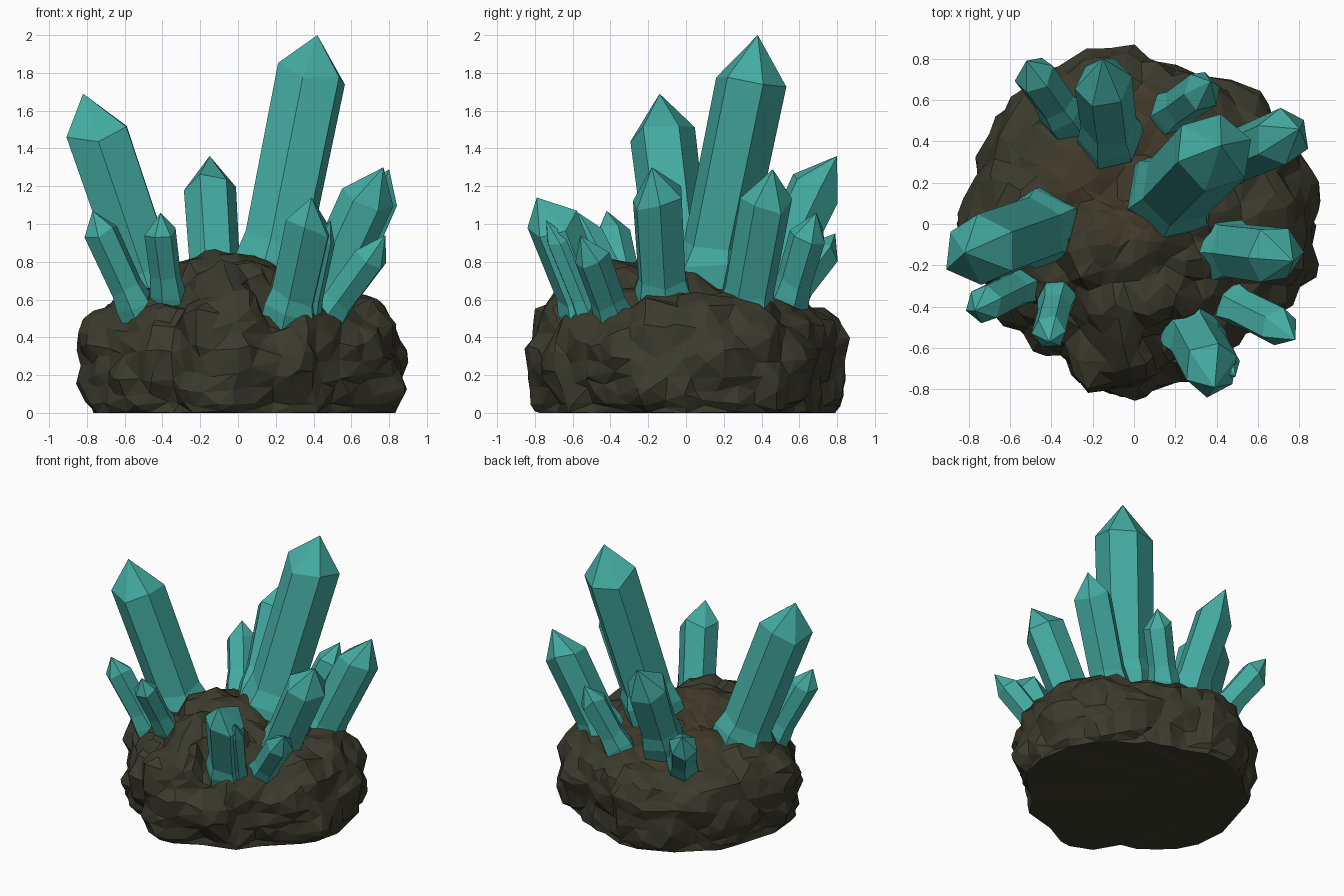
import bpy, bmesh, math, random
from mathutils import Vector, noise

random.seed(4)
cube = bpy.data.objects.get("Cube")
if cube:
    bpy.data.objects.remove(cube, do_unlink=True)


def material(name, rgb):
    m = bpy.data.materials.new(name)
    m.use_nodes = True
    m.diffuse_color = (*rgb, 1)
    m.node_tree.nodes["Principled BSDF"].inputs["Base Color"].default_value = (*rgb, 1)
    return m


TEAL = material("teal crystal", (0.057, 0.41, 0.36))
STONE = material("dark olive stone", (0.045, 0.043, 0.026))
EARTH = material("brown earth", (0.052, 0.041, 0.023))


def finish(bm, name, mats):
    bmesh.ops.recalc_face_normals(bm, faces=bm.faces)
    mesh = bpy.data.meshes.new(name)
    bm.to_mesh(mesh)
    bm.free()
    for m in mats:
        mesh.materials.append(m)
    ob = bpy.data.objects.new(name, mesh)
    bpy.context.collection.objects.link(ob)
    return ob


def bridge(bm, a, b):
    n = len(a)
    for i in range(n):
        bm.faces.new((a[i], a[(i + 1) % n], b[(i + 1) % n], b[i]))


def fan(bm, ring, point):
    v = bm.verts.new(point)
    for i in range(len(ring)):
        bm.faces.new((ring[i], ring[(i + 1) % len(ring)], v))


# Rock: outline radii every 15 degrees, swept through a (scale, height) profile
OUTLINE = [.92, .9, .89, .85, .82, .79, .88, .86, .85, .85, .83, .84,
           .86, .84, .81, .77, .74, .85, .84, .79, .83, .77, .82, .89]
PROFILE = [(.92, 0), (.96, .05), (1, .18), (1, .34), (.94, .47), (.82, .58),
           (.64, .65), (.4, .7), (.2, .71), (.04, .71)]
# Lumps and hollows on the rock: x, y, radius, height
LUMPS = [(-.03, -.2, .34, .14), (-.13, -.63, .24, .05), (-.37, -.36, .2, .04),
         (.2, -.55, .14, -.06)]


def outline(angle):
    t = angle / math.tau * len(OUTLINE)
    i = int(t)
    return OUTLINE[i % 24] * (1 - t + i) + OUTLINE[(i + 1) % 24] * (t - i)


def build_rock():
    bm = bmesh.new()
    sides, steps = 96, 4
    levels = []
    for (s0, z0), (s1, z1) in zip(PROFILE, PROFILE[1:]):
        levels += [(s0 + (s1 - s0) * k / steps, z0 + (z1 - z0) * k / steps)
                   for k in range(steps)]
    levels.append(PROFILE[-1])
    rings = []
    for s, z in levels:
        ring = []
        for i in range(sides):
            a = math.tau * i / sides
            r = outline(a) * s
            p = Vector((r * math.cos(a), r * math.sin(a), z))
            if z > .4:
                for x, y, rad, h in LUMPS:
                    d = math.hypot(p.x - x, p.y - y) / rad
                    p.z += h * max(0, 1 - d ** 3)
            ring.append(bm.verts.new(p))
        rings.append(ring)
    for a, b in zip(rings, rings[1:]):
        bridge(bm, a, b)
    top = sum((v.co for v in rings[-1]), Vector()) / sides
    fan(bm, rings[-1], top)
    fan(bm, rings[0], (0, 0, 0))
    bmesh.ops.recalc_face_normals(bm, faces=bm.faces)
    bm.normal_update()
    # Cellular bulges with creases, at two sizes
    moves = []
    for v in bm.verts:
        big = noise.voronoi(v.co * 2.9)[0][0]
        small = noise.voronoi(v.co * 6 + Vector((5, 3, 1)))[0][0]
        moves.append(v.normal * (.13 * (.41 - big) + .07 * (.41 - small)))
    for v, m in zip(bm.verts, moves):
        ground = v.co.z < .001
        v.co += m
        v.co.z = 0 if ground else max(.01, v.co.z)
    # Brown earth in the hollow around the main crystal
    for f in bm.faces:
        c = f.calc_center_median()
        if c.z > .4 and math.hypot(c.x, c.y - .27) < .4:
            f.material_index = 1
    bmesh.ops.triangulate(bm, faces=bm.faces)
    rock = finish(bm, "rock_base", [STONE, EARTH])
    mod = rock.modifiers.new("chunky facets", "DECIMATE")
    mod.ratio = .18


# Crystal: six-sided shaft with a flared root, uneven shoulder and pointed tip
def crystal(name, base, shoulder, tip, radius, turn=0):
    bm = bmesh.new()
    base, shoulder, tip = Vector(base), Vector(shoulder), Vector(tip)
    axis = (shoulder - base).normalized()
    u = axis.cross(Vector((0, 1, 0))).normalized()
    w = axis.cross(u)
    wobble = [random.uniform(.94, 1.08) for _ in range(6)]

    def ring(center, scale, slant=0):
        out = []
        for i in range(6):
            a = math.tau * i / 6 + turn
            d = (u * math.cos(a) + w * math.sin(a)) * radius * scale * wobble[i]
            lift = axis * random.uniform(-slant, slant) * radius
            out.append(bm.verts.new(center + d + lift))
        return out

    rings = [ring(base - axis * .1, 1.18), ring(base, 1.18, .25),
             ring(base + axis * .1, 1, .2), ring(shoulder, 1.04, .25)]
    for a, b in zip(rings, rings[1:]):
        bridge(bm, a, b)
    bm.faces.new(rings[0])
    fan(bm, rings[-1], tip)
    finish(bm, name, [TEAL])


build_rock()
crystal("main_crystal", (.19, .15, .8), (.385, .35, 1.77), (.42, .38, 2), .192, .3)
crystal("left_tall_crystal", (-.47, -.03, .66), (-.75, -.13, 1.48), (-.82, -.14, 1.69), .17, .5)
crystal("back_crystal", (-.12, .45, .7), (-.15, .68, 1.18), (-.15, .8, 1.36), .135, .2)
crystal("back_right_crystal", (.48, .32, .57), (.715, .42, 1.12), (.8, .46, 1.29), .135, .6)
crystal("right_crystal", (.44, -.12, .61), (.68, -.15, 1.13), (.77, -.18, 1.3), .14, .1)
crystal("front_crystal", (.275, -.52, .54), (.375, -.7, 1), (.39, -.79, 1.14), .13, .4)
crystal("front_shard", (.37, -.52, .52), (.45, -.68, .91), (.49, -.74, 1.02), .06, .2)
crystal("front_right_small_crystal", (.48, -.39, .52), (.7, -.5, .82), (.78, -.56, .94), .09, .5)
crystal("left_small_crystal", (-.55, -.3, .57), (-.73, -.39, .96), (-.77, -.42, 1.07), .09, .3)
crystal("front_left_small_crystal", (-.37, -.36, .64), (-.41, -.52, .95), (-.41, -.57, 1.06), .08, .1)
crystal("back_left_small_crystal", (-.35, .54, .6), (-.48, .72, .84), (-.52, .79, .95), .095, .4)
crystal("back_small_crystal", (.19, .55, .61), (.33, .65, .95), (.37, .69, 1.06), .092, .2)
